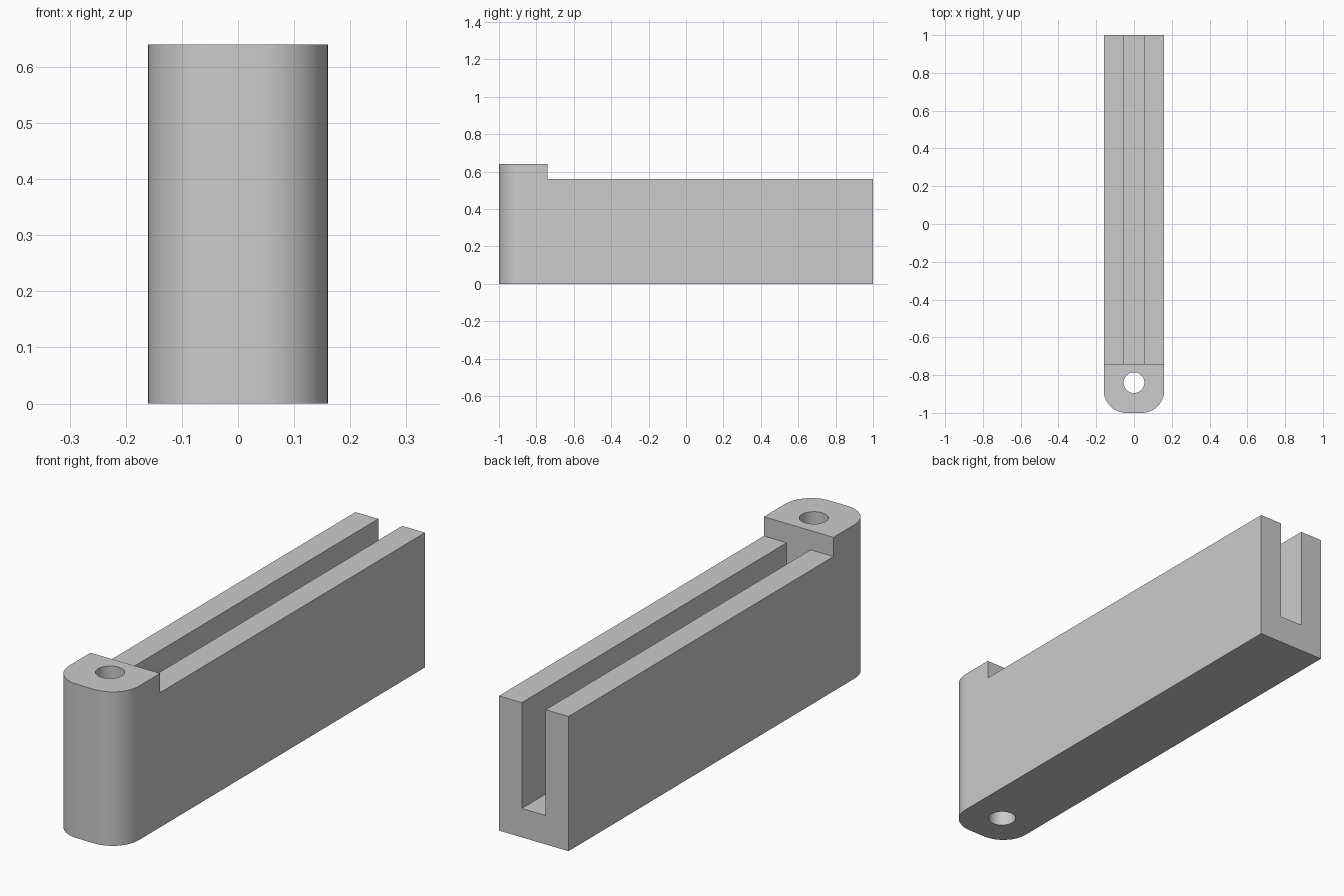
import bpy, bmesh, math

cube = bpy.data.objects.get("Cube")
if cube:
    bpy.data.objects.remove(cube, do_unlink=True)

# Overall sizes
HALF_W, FRONT, BACK = 0.16, -1.0, 1.0
POST_H, BODY_H, STEP_Y = 0.64, 0.56, -0.74
SLOT_HALF, SLOT_FLOOR = 0.055, 0.12
HOLE_Y, HOLE_R, CORNER_R = -0.84, 0.055, 0.12

grey = bpy.data.materials.new("plain grey")
grey.use_nodes = True
colour = (0.6, 0.6, 0.6, 1)
grey.diffuse_color = colour
grey.node_tree.nodes["Principled BSDF"].inputs["Base Color"].default_value = colour


def make_object(name, bm):
    mesh = bpy.data.meshes.new(name)
    bmesh.ops.recalc_face_normals(bm, faces=bm.faces)
    bm.to_mesh(mesh)
    bm.free()
    mesh.materials.append(grey)
    obj = bpy.data.objects.new(name, mesh)
    bpy.context.collection.objects.link(obj)
    return obj


def extrude_profile(name, points, axis):
    """Extrude a closed profile of 3D points along a vector."""
    bm = bmesh.new()
    face = bm.faces.new([bm.verts.new(p) for p in points])
    ext = bmesh.ops.extrude_face_region(bm, geom=[face])
    verts = [g for g in ext["geom"] if isinstance(g, bmesh.types.BMVert)]
    bmesh.ops.translate(bm, verts=verts, vec=axis)
    return make_object(name, bm)


def cut(target, cutter):
    mod = target.modifiers.new(cutter.name, 'BOOLEAN')
    mod.operation, mod.solver, mod.object = 'DIFFERENCE', 'EXACT', cutter
    bpy.context.view_layer.objects.active = target
    bpy.ops.object.modifier_apply(modifier=mod.name)
    bpy.data.objects.remove(cutter, do_unlink=True)


# Stepped side profile, extruded across the width
side = [(FRONT, 0), (BACK, 0), (BACK, BODY_H), (STEP_Y, BODY_H),
        (STEP_Y, POST_H), (FRONT, POST_H)]
body = extrude_profile("slotted_rail", [(-HALF_W, y, z) for y, z in side],
                       (2 * HALF_W, 0, 0))

# Rounded front corners
bm = bmesh.new()
bm.from_mesh(body.data)
corners = [e for e in bm.edges
           if all(abs(v.co.y - FRONT) < 1e-4 for v in e.verts)
           and abs(e.verts[0].co.z - e.verts[1].co.z) > 0.1]
bmesh.ops.bevel(bm, geom=corners, offset=CORNER_R, segments=16,
                profile=0.5, affect='EDGES')
bm.to_mesh(body.data)
bm.free()

# Long slot, open at the top and back
slot = [(-SLOT_HALF, SLOT_FLOOR), (SLOT_HALF, SLOT_FLOOR),
        (SLOT_HALF, 1), (-SLOT_HALF, 1)]
cut(body, extrude_profile("slot_cutter", [(x, STEP_Y, z) for x, z in slot],
                          (0, 2, 0)))

# Vertical pin hole through the post
ring = [(HOLE_R * math.cos(a), HOLE_Y + HOLE_R * math.sin(a), -0.1)
        for a in (math.tau * i / 48 for i in range(48))]
cut(body, extrude_profile("hole_cutter", ring, (0, 0, 1)))

# Smooth curves with crisp edges
bpy.ops.object.select_all(action='DESELECT')
body.select_set(True)
bpy.context.view_layer.objects.active = body
bpy.ops.object.shade_smooth_by_angle(angle=math.radians(30))
